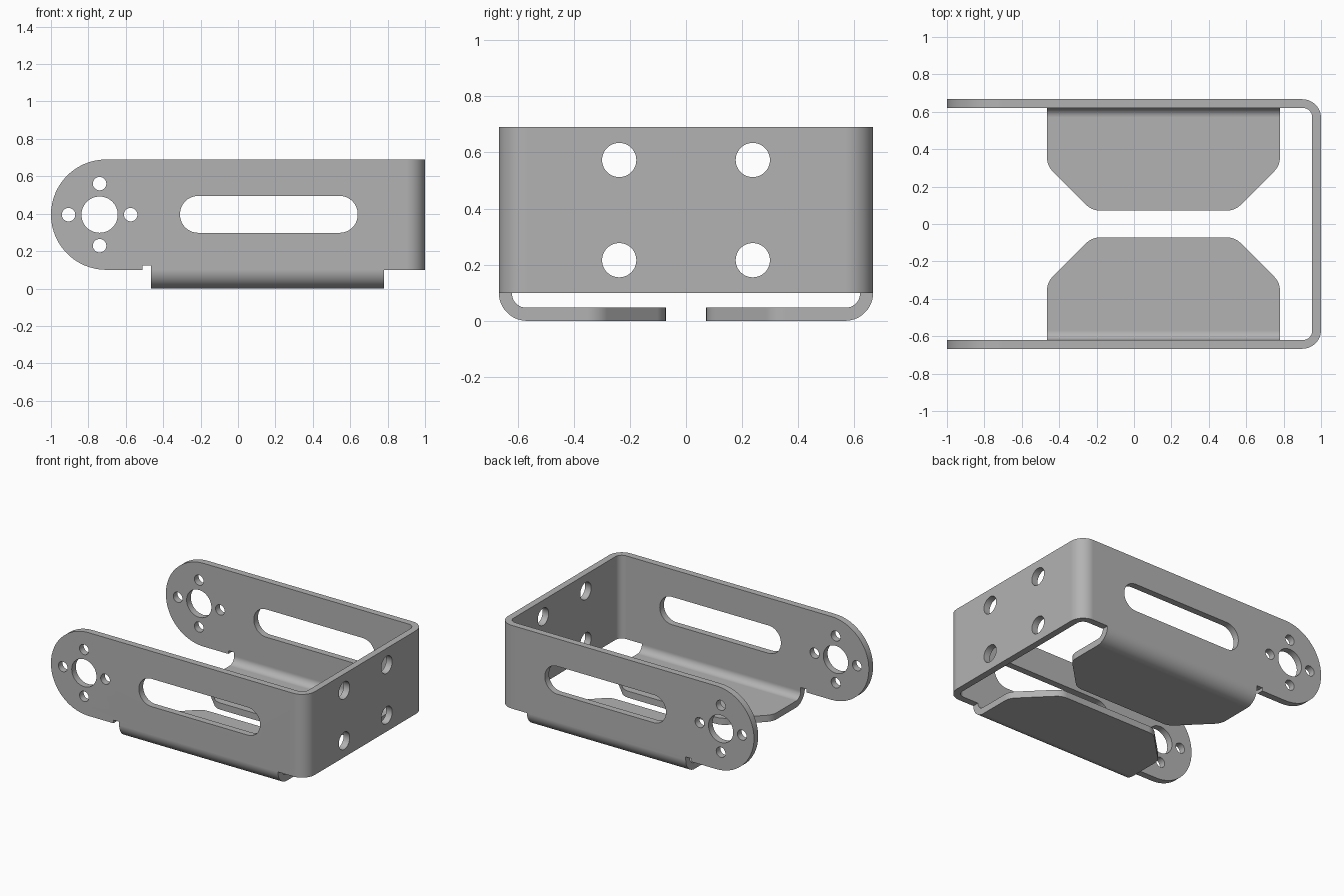
import bpy, bmesh
from math import sin, cos, tan, pi, radians
from mathutils import Vector

default = bpy.data.objects.get("Cube")
if default:
    bpy.data.objects.remove(default, do_unlink=True)

OUT, WALL, BOTTOM, TOP = 0.667, 0.047, 0.1, 0.69
INN = OUT - WALL

steel = bpy.data.materials.new("grey steel")
steel.use_nodes = True
GREY = (0.45, 0.45, 0.45, 1)
steel.diffuse_color = GREY
steel.node_tree.nodes["Principled BSDF"].inputs["Base Color"].default_value = GREY


def rounded(corners):
    """Outline from (x, y) or (x, y, radius) corners."""
    pts = [Vector(c[:2]) for c in corners]
    out = []
    for i, c in enumerate(corners):
        p = pts[i]
        if len(c) == 2:
            out.append(p)
            continue
        r = c[2]
        u = (pts[i - 1] - p).normalized()
        v = (pts[(i + 1) % len(pts)] - p).normalized()
        half = u.angle(v) / 2
        centre = p + (u + v).normalized() * (r / sin(half))
        a = p + u * (r / tan(half)) - centre
        b = p + v * (r / tan(half)) - centre
        sweep = pi - 2 * half
        n = max(4, round(sweep / radians(6)))
        for k in range(n + 1):
            f = k / n
            out.append(centre + (a * sin((1 - f) * sweep) + b * sin(f * sweep)) / sin(sweep))
    clean = []
    for p in out:
        q = Vector((round(p.x, 5), round(p.y, 5)))
        if not clean or (q - clean[-1]).length > 1e-4:
            clean.append(q)
    if (clean[0] - clean[-1]).length < 1e-4:
        clean.pop()
    return clean


def circle(x, y, r, n=48):
    return [Vector((x + r * cos(2 * pi * k / n), y + r * sin(2 * pi * k / n))) for k in range(n)]


def prism(name, outlines, axis, lo, hi):
    """Solid made by extruding flat outlines along one axis."""
    place = {"x": lambda p, h: (h, p.x, p.y),
             "y": lambda p, h: (p.x, h, p.y),
             "z": lambda p, h: (p.x, p.y, h)}[axis]
    bm = bmesh.new()
    for outline in outlines:
        low = [bm.verts.new(place(p, lo)) for p in outline]
        high = [bm.verts.new(place(p, hi)) for p in outline]
        bm.faces.new(low)
        bm.faces.new(high)
        for i in range(len(low)):
            bm.faces.new((low[i - 1], low[i], high[i], high[i - 1]))
    bmesh.ops.recalc_face_normals(bm, faces=bm.faces)
    mesh = bpy.data.meshes.new(name)
    bm.to_mesh(mesh)
    bm.free()
    mesh.materials.append(steel)
    obj = bpy.data.objects.new(name, mesh)
    bpy.context.collection.objects.link(obj)
    return obj


def bake(obj):
    graph = bpy.context.evaluated_depsgraph_get()
    mesh = bpy.data.meshes.new_from_object(obj.evaluated_get(graph))
    obj.modifiers.clear()
    obj.data = mesh


def combine(obj, other, operation):
    mod = obj.modifiers.new("combine", "BOOLEAN")
    mod.operation, mod.solver, mod.object = operation, "EXACT", other
    bake(obj)
    bpy.data.objects.remove(other, do_unlink=True)


# Bent U channel, trimmed to the side outline with round ends and relief notch
bracket = prism("bracket", [rounded([
    (-1.1, -OUT), (1, -OUT, 0.1), (1, OUT, 0.1), (-1.1, OUT),
    (-1.1, INN), (1 - WALL, INN, 0.05), (1 - WALL, -INN, 0.05), (-1.1, -INN)])],
    "z", -0.1, 0.9)
END = (TOP - BOTTOM) / 2
side = rounded([
    (-1, BOTTOM, END), (-0.51, BOTTOM), (-0.51, 0.123), (-0.465, 0.123),
    (-0.465, BOTTOM), (1.2, BOTTOM), (1.2, TOP), (-1, TOP, END)])
combine(bracket, prism("side_trim", [side], "y", -1, 1), "INTERSECT")

# Pivot hole, four screw holes around it, and the long slot
PX, PZ, RING = -0.74, 0.395, 0.166
holes = [circle(PX, PZ, 0.097)]
for dx, dz in ((1, 0), (-1, 0), (0, 1), (0, -1)):
    holes.append(circle(PX + dx * RING, PZ + dz * RING, 0.036, 32))
holes.append(rounded([(x, z, 0.097) for x, z in
                      ((-0.31, 0.298), (0.64, 0.298), (0.64, 0.495), (-0.31, 0.495))]))
combine(bracket, prism("side_holes", holes, "y", -1, 1), "DIFFERENCE")

# Four mounting holes in the end wall
mounts = [circle(y, z, 0.061) for y in (-0.238, 0.238) for z in (0.216, 0.573)]
combine(bracket, prism("end_holes", mounts, "x", 0.8, 1.2), "DIFFERENCE")

# Bottom flanges bent inward, with clipped and rounded corners
flange = prism("flange", [rounded([
    (-OUT, BOTTOM), (-OUT, 0, 0.1), (-0.02, 0), (-0.02, WALL),
    (-INN, WALL, 0.05), (-INN, BOTTOM)])], "x", -0.7, 1)
plan = rounded([
    (-0.465, -0.9), (0.78, -0.9), (0.78, -0.312, 0.1), (0.54, -0.072, 0.1),
    (-0.225, -0.072, 0.1), (-0.465, -0.312, 0.1)])
combine(flange, prism("flange_trim", [plan], "z", -0.2, 0.3), "INTERSECT")
mirror = flange.modifiers.new("mirror", "MIRROR")
mirror.use_axis = (False, True, False)
bake(flange)
combine(bracket, flange, "UNION")

# Smooth bends with crisp cut edges
bpy.ops.object.select_all(action="DESELECT")
bracket.select_set(True)
bpy.context.view_layer.objects.active = bracket
bpy.ops.object.shade_smooth_by_angle(angle=radians(30))
weighted = bracket.modifiers.new("weighted_normals", "WEIGHTED_NORMAL")
weighted.keep_sharp = True
